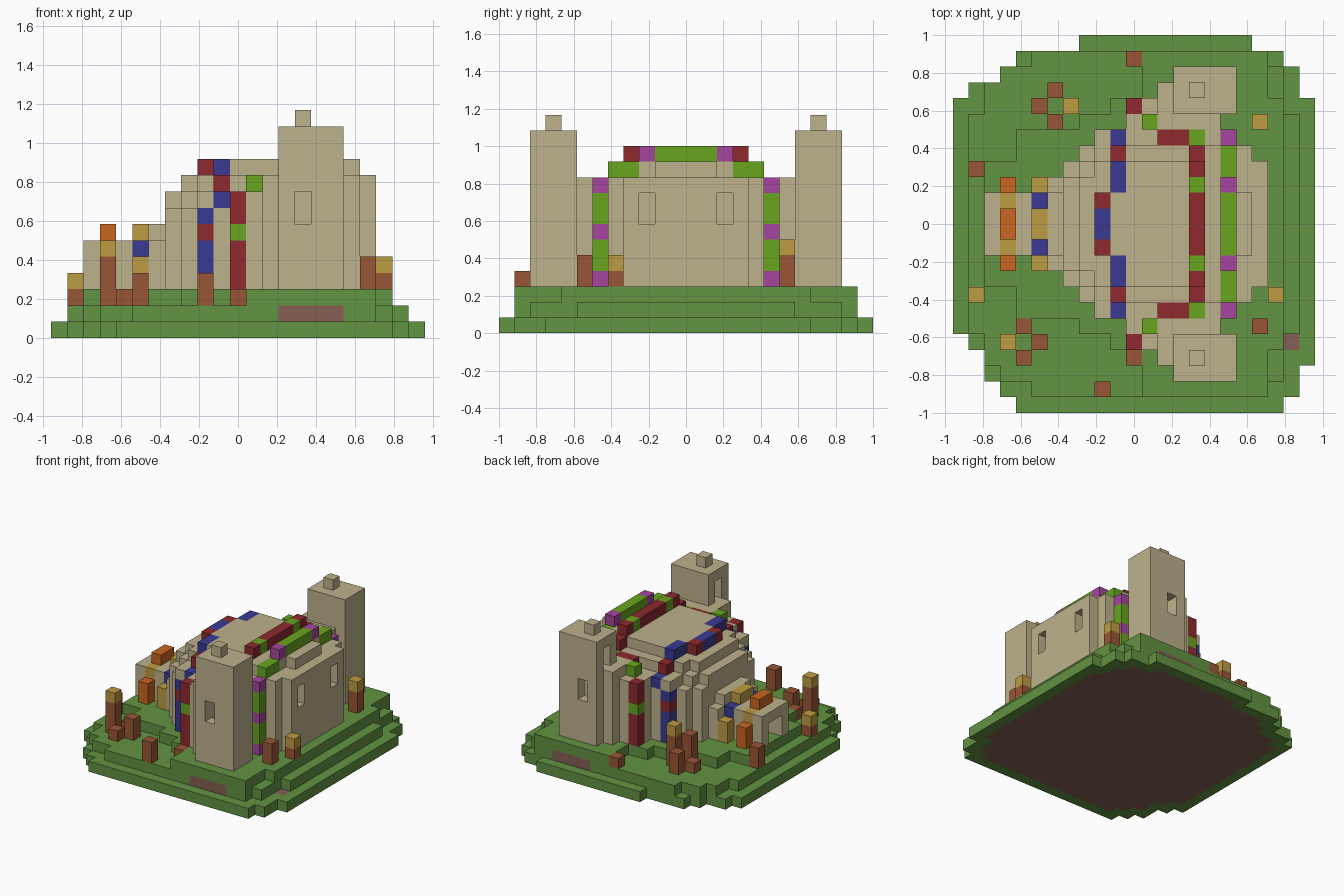
import bpy, bmesh
from mathutils import Vector

if "Cube" in bpy.data.objects:
    bpy.data.objects.remove(bpy.data.objects["Cube"])

UNIT = 1 / 12          # edge of one block
DEPTH = 24             # blocks along y
ORIGIN = Vector((-11.5, -12, 0))


def linear(channel):
    c = channel / 255
    return c / 12.92 if c < 0.04 else ((c + 0.055) / 1.055) ** 2.4


palette = {
    "grass": (98, 147, 66), "earth": (133, 96, 84), "sandstone": (190, 178, 140),
    "crimson": (142, 42, 47), "blue": (58, 58, 146), "lime": (104, 165, 32),
    "magenta": (165, 70, 157), "orange": (202, 102, 32), "ochre": (190, 156, 66),
    "terracotta": (152, 86, 54),
}
materials = {}
for name, rgb in palette.items():
    mat = bpy.data.materials.new(name)
    mat.use_nodes = True
    colour = (*[linear(c) for c in rgb], 1)
    mat.diffuse_color = colour
    mat.node_tree.nodes["Principled BSDF"].inputs["Base Color"].default_value = colour
    materials[name] = mat

cells = {}


def span(value):
    """A single index or a (start, end) pair."""
    return range(value, value + 1) if isinstance(value, int) else range(*value)


def block(part, colour, x, y, z, mirror=True):
    """Fill a cuboid of blocks, or carve it when the part is None."""
    for i in span(x):
        for j in span(y):
            for k in span(z):
                for row in ({j, DEPTH - 1 - j} if mirror else {j}):
                    if part:
                        cells[i, row, k] = (part, colour)
                    else:
                        cells.pop((i, row, k), None)


def carve(x, y, z):
    block(None, None, x, y, z)


def stone(part, x, y, top, bottom=3):
    block(part, "sandstone", x, y, (bottom, top))


# Stepped grassy mound: bottom tier
tier = "ground"
back_rows = {23: (8, 19), 22: (4, 21), 21: (3, 22), 20: (1, 22)}
front_rows = {0: (4, 21), 1: (3, 22), 2: (2, 22), 3: (2, 23), 4: (1, 23)}
for row, x in {**back_rows, **front_rows}.items():
    block(tier, "grass", x, row, 0, mirror=False)
block(tier, "grass", (0, 23), (5, 20), 0, mirror=False)
solid = set(cells)
for i, j, k in solid:
    if all((i + a, j + b, k) in solid for a in (-1, 0, 1) for b in (-1, 0, 1)):
        cells[i, j, k] = (tier, "earth")

# Middle and upper tiers, earth showing under the towers
for row, x in ((1, (5, 20)), (2, (3, 21)), ((3, 5), (2, 21)), ((5, 12), (1, 22))):
    block(tier, "grass", x, row, 1)
block(tier, "earth", (14, 18), 1, 1)
for row, x in (((1, 4), (12, 20)), (4, (10, 21)), (5, (8, 21)),
               ((6, 8), (4, 21)), ((8, 12), (2, 21))):
    block(tier, "grass", x, row, 2)

# Central hall with stepped roof
hall = "hall"
stone(hall, (9, 18), (6, 12), 9)
stone(hall, (9, 18), (7, 12), 10)
stone(hall, (10, 18), (8, 12), 11)
stone(hall, (13, 17), 5, 10)
stone(hall, (13, 18), 6, 10)
stone(hall, (15, 18), 7, 11)
stone(hall, 18, (7, 12), 10)
stone(hall, 18, (10, 12), 11)
stone(hall, 19, (8, 12), 10)

# Rounded end stepping down to the porch
apse = "apse"
stone(apse, 6, (9, 12), 6)
stone(apse, 6, (10, 12), 7)
stone(apse, 7, (8, 12), 8)
stone(apse, 7, (9, 12), 9)
stone(apse, 8, (7, 12), 8)
stone(apse, 8, (8, 12), 9)
stone(apse, 8, (9, 12), 10)
stone(apse, 9, (7, 12), 9)
stone(apse, 9, (8, 12), 10)
for j in (6, 7):
    carve(9, j, (9, 12))
    carve(10, j, (j + 2, 12))
stone("porch", (2, 6), (10, 12), 6)

# Hollow inside, windows and porch doorway
carve((11, 17), (8, 12), (3, 10))
carve((17, 20), 9, (7, 9))
carve((2, 5), 11, (3, 5))

# Twin towers with buttresses, caps, windows and upper doors
towers = "towers"
stone(towers, 13, (3, 6), 10)
stone(towers, 12, (4, 6), 9)
stone(towers, 11, 5, 9)
stone(towers, (14, 18), (2, 5), 13)
stone(towers, 15, 3, 14, bottom=13)
carve((15, 17), 3, (5, 12))
carve(15, 2, (7, 9))
carve(14, 3, (10, 12))
block(towers, "terracotta", 15, 3, (10, 12))

# Porch arches
for x, main, accent in ((3, "orange", "ochre"), (5, "ochre", "blue")):
    block("porch_arches", main, x, 9, (3, 5))
    block("porch_arches", accent, x, 10, 5)
    block("porch_arches", main, x, 11, 6)

# Blue and crimson rib round the rounded end
rib = "west_rib"
block(rib, "blue", 9, 6, (3, 8))
block(rib, "crimson", 9, 6, 6)
block(rib, "blue", 10, 6, 8)
block(rib, "crimson", 10, 7, 9)
block(rib, "blue", 10, (8, 10), 10)
block(rib, "crimson", 9, 10, 10)
block(rib, "blue", 9, 11, 10)

# Crimson and lime rib over the middle
rib = "middle_rib"
block(rib, "crimson", 11, 4, (3, 9))
block(rib, "lime", 11, 4, 6)
block(rib, "lime", 12, 5, 9)
block(rib, "crimson", (13, 15), 6, 9)
block(rib, "lime", 15, 6, 9)
block(rib, "crimson", 15, 7, 10)
block(rib, "crimson", 15, (8, 12), 11)
block(rib, "lime", 15, 9, 11)

# Lime and magenta rib at the window end
rib = "east_rib"
block(rib, "lime", 17, 6, (3, 10))
for z in (3, 6, 9):
    block(rib, "magenta", 17, 6, z)
block(rib, "lime", 17, (7, 9), 10)
block(rib, "lime", 17, (9, 12), 11)
block(rib, "magenta", 17, 9, 11)


# Garden posts, some with an ochre top
def post(x, y, bottom, top, tipped=False):
    block("garden_posts", "terracotta", x, y, (bottom, top), mirror=False)
    if tipped:
        block("garden_posts", "ochre", x, y, top, mirror=False)


for x, y, top in ((4, 3, 3), (4, 5, 3), (5, 4, 4), (9, 1, 4), (11, 3, 3),
                  (11, 22, 3), (1, 15, 4), (6, 20, 4), (5, 19, 3), (6, 18, 5)):
    post(x, y, 2, top)
post(3, 4, 2, 5, tipped=True)
post(1, 7, 2, 3, tipped=True)
post(7, 19, 2, 5, tipped=True)
post(19, 5, 3, 5)
post(20, 7, 3, 4, tipped=True)
post(19, 18, 3, 5, tipped=True)


# Turn the blocks of each part into one mesh of outer faces
def build(part):
    bm = bmesh.new()
    used = sorted({c for p, c in cells.values() if p == part})
    corners = {}
    for cell, (owner, colour) in cells.items():
        if owner != part:
            continue
        for axis in range(3):
            for side in (0, 1):
                step = Vector((0, 0, 0))
                step[axis] = 2 * side - 1
                if tuple(int(v) for v in Vector(cell) + step) in cells:
                    continue
                ring = []
                for u, v in ((0, 0), (1, 0), (1, 1), (0, 1)):
                    p = list(cell)
                    p[axis] += side
                    p[(axis + 1) % 3] += u
                    p[(axis + 2) % 3] += v
                    key = tuple(p)
                    if key not in corners:
                        corners[key] = bm.verts.new((Vector(key) + ORIGIN) * UNIT)
                    ring.append(corners[key])
                face = bm.faces.new(ring if side else ring[::-1])
                face.material_index = used.index(colour)
    mesh = bpy.data.meshes.new(part)
    bm.to_mesh(mesh)
    bm.free()
    for colour in used:
        mesh.materials.append(materials[colour])
    bpy.context.collection.objects.link(bpy.data.objects.new(part, mesh))


for part in sorted({p for p, c in cells.values()}):
    build(part)
